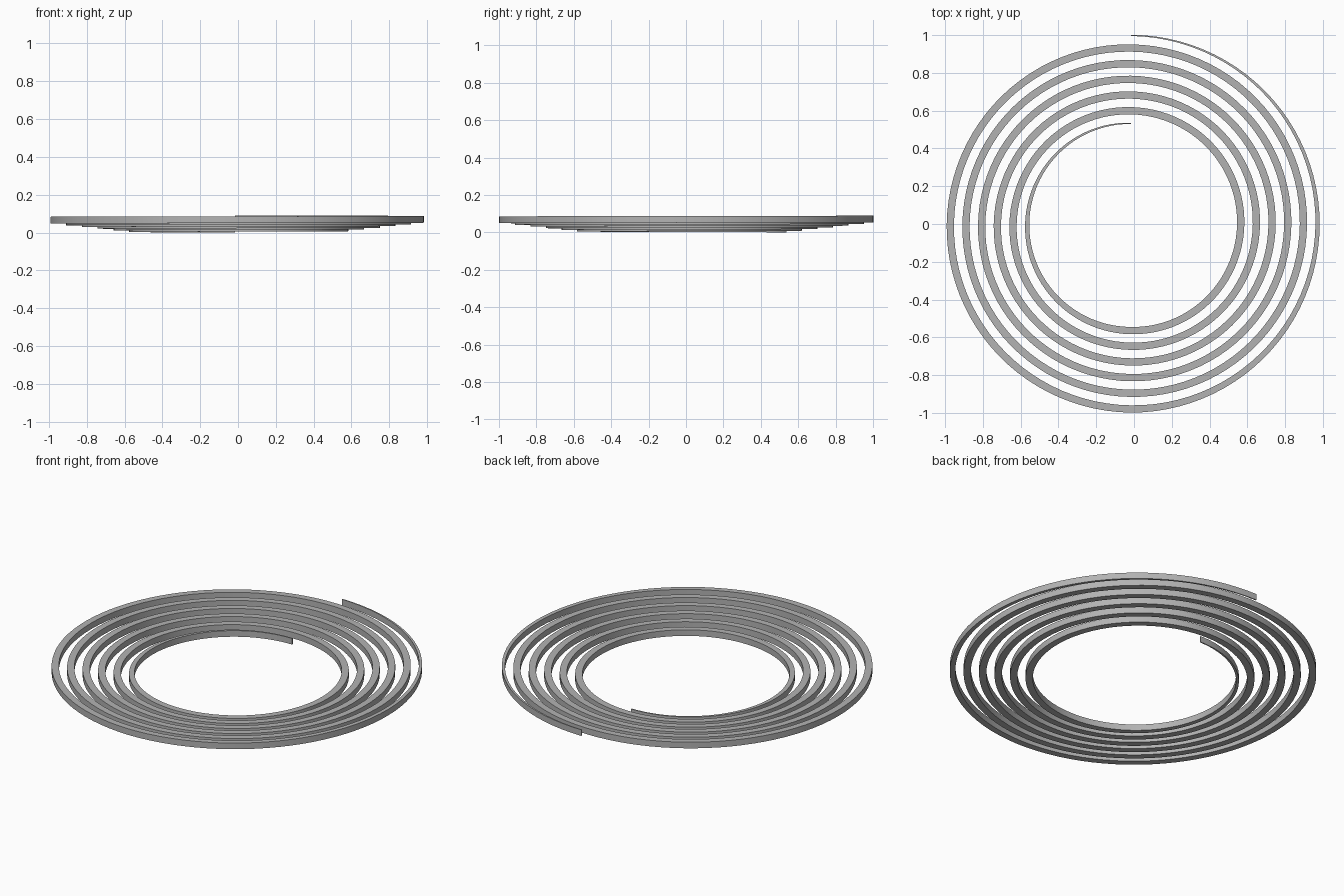
import bpy
import bmesh
from math import cos, sin, tau, radians

if "Cube" in bpy.data.objects:
    bpy.data.objects.remove(bpy.data.objects["Cube"])

TURNS = 6
STEPS = 96                # segments per turn
OUTER_START = 0.539       # outer radius of the innermost end
PITCH = 0.083             # radius gained per turn
RISE = 0.009              # height gained per turn
WIDTH, HEIGHT = 0.0385, 0.036
TIP = 0.006               # radial thickness at both ends
TAPER = 0.5               # turns over which each end thins out
CENTRE_X, CENTRE_Y = -0.017, -0.003


def thinning(distance):
    """Material removed from the strip at a distance from its end."""
    return (WIDTH - TIP) * max(0.0, 1 - distance / TAPER)


def section(bm, turn):
    """Rectangular cross-section of the strip at a given turn."""
    outer = OUTER_START + PITCH * turn
    inner = outer - WIDTH + thinning(turn)
    outer -= thinning(TURNS - turn)
    low = RISE * turn
    high = low + HEIGHT
    angle = tau * (turn + 0.25)
    corners = ((inner, low), (outer, low), (outer, high), (inner, high))
    return [bm.verts.new((CENTRE_X + r * cos(angle), CENTRE_Y + r * sin(angle), z))
            for r, z in corners]


# Steel colour
steel = bpy.data.materials.new("steel grey")
steel.use_nodes = True
grey = (0.45, 0.45, 0.45, 1)
steel.diffuse_color = grey
steel.node_tree.nodes["Principled BSDF"].inputs["Base Color"].default_value = grey

# Conical spiral strip
bm = bmesh.new()
rings = [section(bm, i / STEPS) for i in range(TURNS * STEPS + 1)]
for a, b in zip(rings, rings[1:]):
    for i in range(4):
        j = (i + 1) % 4
        bm.faces.new((a[i], a[j], b[j], b[i]))
bm.faces.new(rings[0])
bm.faces.new(rings[-1])
bmesh.ops.recalc_face_normals(bm, faces=bm.faces)
mesh = bpy.data.meshes.new("spiral_spring")
bm.to_mesh(mesh)
bm.free()
mesh.materials.append(steel)
spring = bpy.data.objects.new("spiral_spring", mesh)
bpy.context.collection.objects.link(spring)

# Smooth along the coil, crisp at the strip edges
bpy.ops.object.select_all(action='DESELECT')
spring.select_set(True)
bpy.context.view_layer.objects.active = spring
bpy.ops.object.shade_smooth_by_angle(angle=radians(30))
